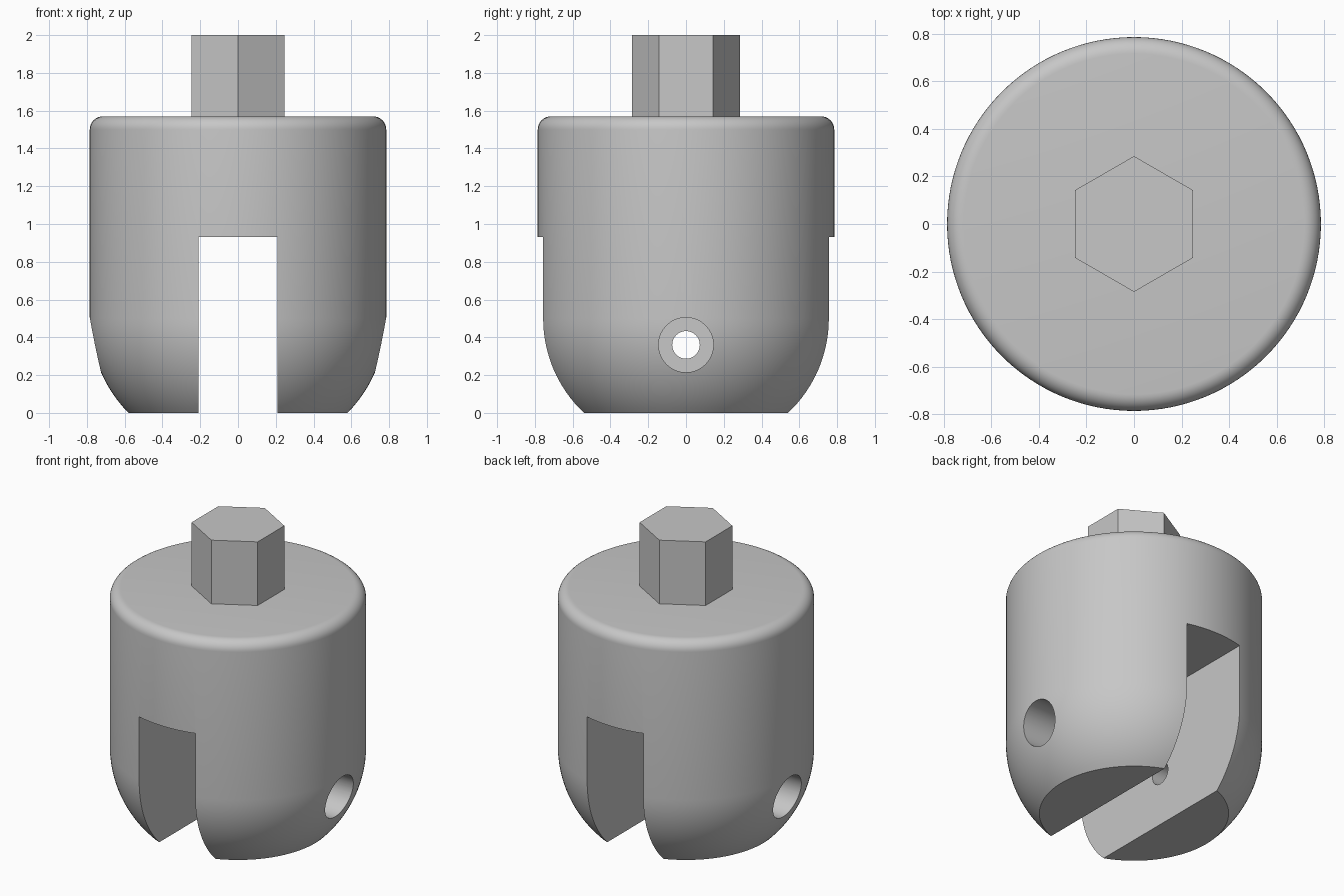
import bpy, bmesh, math
from mathutils import Matrix

cube = bpy.data.objects.get("Cube")
if cube:
    bpy.data.objects.remove(cube, do_unlink=True)

# Material
metal = bpy.data.materials.new("plain grey")
metal.use_nodes = True
GREY = (0.57, 0.57, 0.57, 1)
metal.diffuse_color = GREY
metal.node_tree.nodes["Principled BSDF"].inputs["Base Color"].default_value = GREY

R, TOP = 0.785, 1.57          # body radius and height
SLOT_W, SLOT_TOP = 0.21, 0.93  # slot half width and ceiling
PIN_Z = 0.36


def make_object(name, bm):
    mesh = bpy.data.meshes.new(name)
    bmesh.ops.recalc_face_normals(bm, faces=bm.faces)
    bm.to_mesh(mesh)
    bm.free()
    mesh.materials.append(metal)
    obj = bpy.data.objects.new(name, mesh)
    bpy.context.collection.objects.link(obj)
    return obj


def arc(cx, cz, radius, start, end, steps):
    angles = [math.radians(start + (end - start) * i / steps) for i in range(steps + 1)]
    return [(cx + radius * math.cos(a), cz + radius * math.sin(a)) for a in angles]


def lathe(name, profile, sides):
    bm = bmesh.new()
    rings = []
    for r, z in profile:
        rings.append([bm.verts.new((r * math.cos(2 * math.pi * i / sides),
                                    r * math.sin(2 * math.pi * i / sides), z))
                      for i in range(sides)])
    for a, b in zip(rings, rings[1:]):
        for i in range(sides):
            j = (i + 1) % sides
            bm.faces.new((a[i], a[j], b[j], b[i]))
    bm.faces.new(rings[0])
    bm.faces.new(rings[-1])
    return make_object(name, bm)


def cylinder(name, radius, depth, sides, matrix):
    bm = bmesh.new()
    bmesh.ops.create_cone(bm, cap_ends=True, segments=sides, radius1=radius,
                          radius2=radius, depth=depth, matrix=matrix)
    return make_object(name, bm)


def cut(target, cutter):
    mod = target.modifiers.new(cutter.name, 'BOOLEAN')
    mod.operation = 'DIFFERENCE'
    mod.solver = 'EXACT'
    mod.object = cutter
    bpy.context.view_layer.objects.active = target
    bpy.ops.object.modifier_apply(modifier=mod.name)
    bpy.data.objects.remove(cutter, do_unlink=True)


# Body: rounded lower end, flat underside, small fillet round the top
curve, fillet = 0.712, 0.07
low = math.degrees(math.asin(0.5 / curve))
profile = arc(R - curve, 0.5, curve, -low, 0, 16)
profile += arc(R - fillet, TOP - fillet, fillet, 0, 90, 8)
body = lathe("clevis_body", profile, 128)

# Slot running front to back, open at the bottom
bm = bmesh.new()
bmesh.ops.create_cube(bm, size=1, matrix=Matrix.Translation((0, 0, SLOT_TOP - 0.75))
                      @ Matrix.Diagonal((2 * SLOT_W, 3, 1.5, 1)))
cut(body, make_object("slot_cutter", bm))

# Pin hole through both arms, with a wide counterbore from each side
sideways = Matrix.Rotation(math.pi / 2, 4, 'Y')
cut(body, cylinder("pin_cutter", 0.073, 3, 48, Matrix.Translation((0, 0, PIN_Z)) @ sideways))
for side in (-1, 1):
    place = Matrix.Translation((side * 0.95, 0, PIN_Z)) @ sideways
    cut(body, cylinder("counterbore_cutter", 0.145, 1.0, 64, place))

bpy.ops.object.select_all(action='DESELECT')
body.select_set(True)
bpy.context.view_layer.objects.active = body
bpy.ops.object.shade_smooth_by_angle(angle=math.radians(30))

# Hexagonal drive shank with corners facing front and back
cylinder("hex_shank", 0.285, 2 - TOP, 6,
         Matrix.Translation((0, 0, (2 + TOP) / 2)) @ Matrix.Rotation(math.pi, 4, 'Z'))
